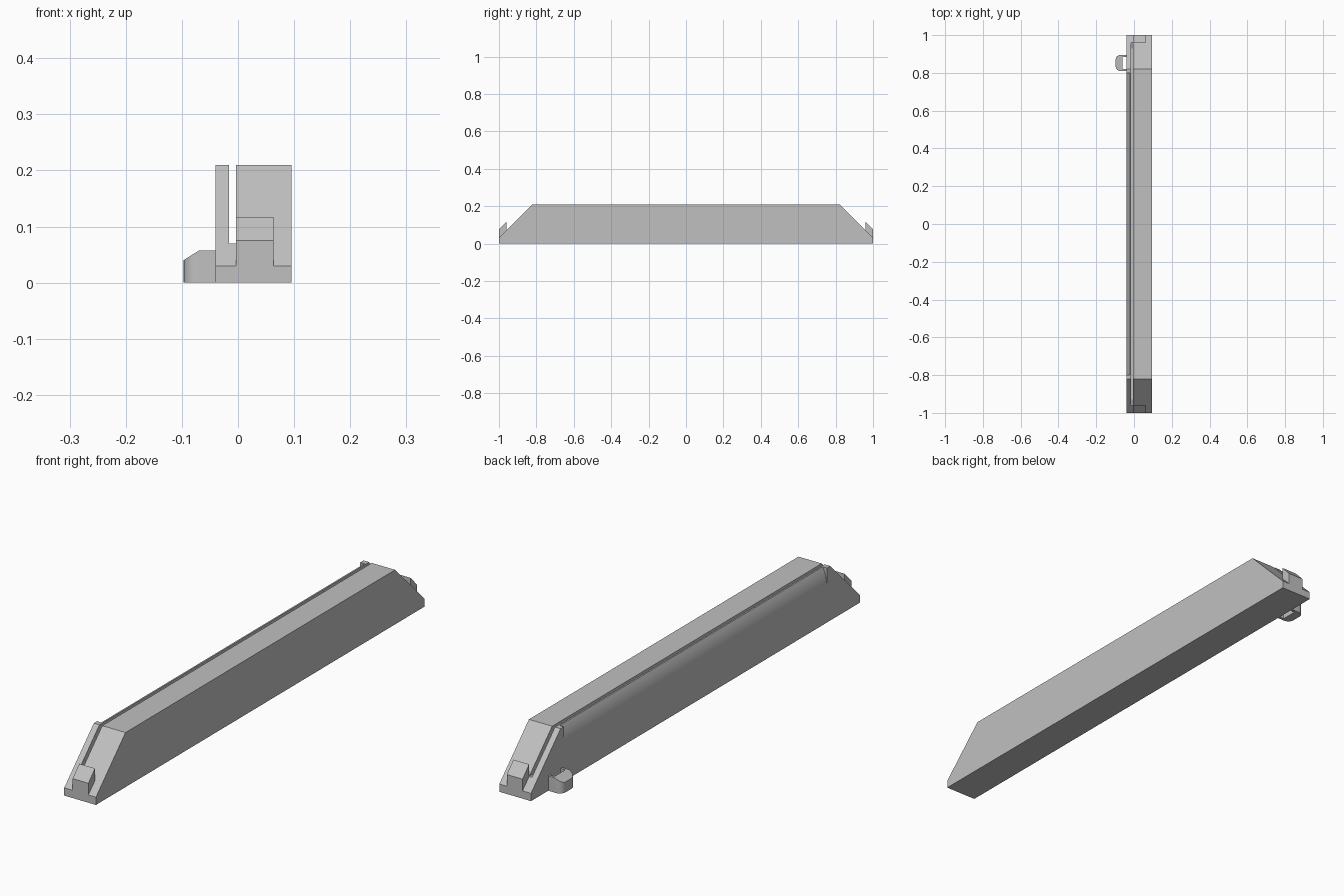
import bpy
import bmesh
import math
from mathutils import Vector

cube = bpy.data.objects.get("Cube")
if cube:
    bpy.data.objects.remove(cube, do_unlink=True)

grey = bpy.data.materials.new("light grey")
grey.use_nodes = True
grey.diffuse_color = (0.53, 0.53, 0.53, 1)
grey.node_tree.nodes["Principled BSDF"].inputs["Base Color"].default_value = grey.diffuse_color


def prism(name, profile, axis, start, end, cuts=()):
    """Extrude a 2D profile along an axis, then trim it with (point, normal) planes."""
    bm = bmesh.new()

    def place(a, b):
        co = [a, b]
        co.insert(axis, start)
        return Vector(co)

    face = bm.faces.new([bm.verts.new(place(a, b)) for a, b in profile])
    ext = bmesh.ops.extrude_face_region(bm, geom=[face])
    offset = Vector((0, 0, 0))
    offset[axis] = end - start
    moved = [v for v in ext["geom"] if isinstance(v, bmesh.types.BMVert)]
    bmesh.ops.translate(bm, vec=offset, verts=moved)
    for point, normal in cuts:
        cut = bmesh.ops.bisect_plane(bm, geom=bm.verts[:] + bm.edges[:] + bm.faces[:],
                                     plane_co=point, plane_no=normal, clear_outer=True)
        edges = [e for e in cut["geom_cut"] if isinstance(e, bmesh.types.BMEdge)]
        bmesh.ops.contextual_create(bm, geom=edges)
    bmesh.ops.recalc_face_normals(bm, faces=bm.faces[:])
    mesh = bpy.data.meshes.new(name)
    bm.to_mesh(mesh)
    bm.free()
    mesh.materials.append(grey)
    obj = bpy.data.objects.new(name, mesh)
    bpy.context.collection.objects.link(obj)
    return obj


def activate(obj):
    bpy.ops.object.select_all(action='DESELECT')
    obj.select_set(True)
    bpy.context.view_layer.objects.active = obj


# Main rail: grooved cross-section with both ends sloped
SIDE, WALL, BLOCK, FAR = -0.04, -0.016, -0.004, 0.095
TOP, FLOOR = 0.21, 0.07
section = [(SIDE, 0), (FAR, 0), (FAR, TOP), (BLOCK, TOP),
           (BLOCK, FLOOR), (WALL, FLOOR), (WALL, TOP), (SIDE, TOP)]
slopes = [((0, s, 0.03), (0, s, 1)) for s in (-1, 1)]
rail = prism("grooved_rail", section, 1, -1, 1, slopes)

# Rounded relief along the outer top of the thin wall
steps = 8
relief = [(SIDE + 0.018 * (i / steps) ** 2, 0.14 + 0.07 * i / steps) for i in range(steps + 1)]
relief += [(WALL - 0.006, TOP + 0.03), (SIDE - 0.03, TOP + 0.03), (SIDE - 0.03, 0.14)]
cutter = prism("relief_cutter", relief, 1, -0.8, 0.8)
cutter.hide_render = True
mod = rail.modifiers.new("relief", 'BOOLEAN')
mod.operation = 'DIFFERENCE'
mod.solver = 'EXACT'
mod.object = cutter
activate(rail)
bpy.ops.object.modifier_apply(modifier=mod.name)
bpy.data.objects.remove(cutter, do_unlink=True)
activate(rail)
bpy.ops.object.shade_smooth_by_angle(angle=math.radians(25))

# Sloped tab on each end
for s, name in ((-1, "front_tab"), (1, "back_tab")):
    prism(name, [(s, 0.02), (s, 0.075), (s * 0.96, 0.117), (s * 0.96, 0.02)],
          0, BLOCK, 0.063)

# Side loop: rounded outline with a slot against the rail and a sloped outer top
low, high, outer, radius, arm = 0.81, 0.895, -0.097, 0.025, 0.01
outline = [(SIDE, low)]
for centre_y, first in ((low + radius, 270), (high - radius, 180)):
    for i in range(7):
        a = math.radians(first - 15 * i)
        outline.append((outer + radius + radius * math.cos(a), centre_y + radius * math.sin(a)))
outline += [(SIDE, high), (SIDE, high - arm), (-0.06, high - arm),
            (-0.06, low + arm), (SIDE, low + arm)]
loop = prism("side_loop", outline, 2, 0, 0.057, [((outer, 0, 0.04), (-0.017, 0, 0.027))])
activate(loop)
bpy.ops.object.shade_smooth_by_angle(angle=math.radians(30))
